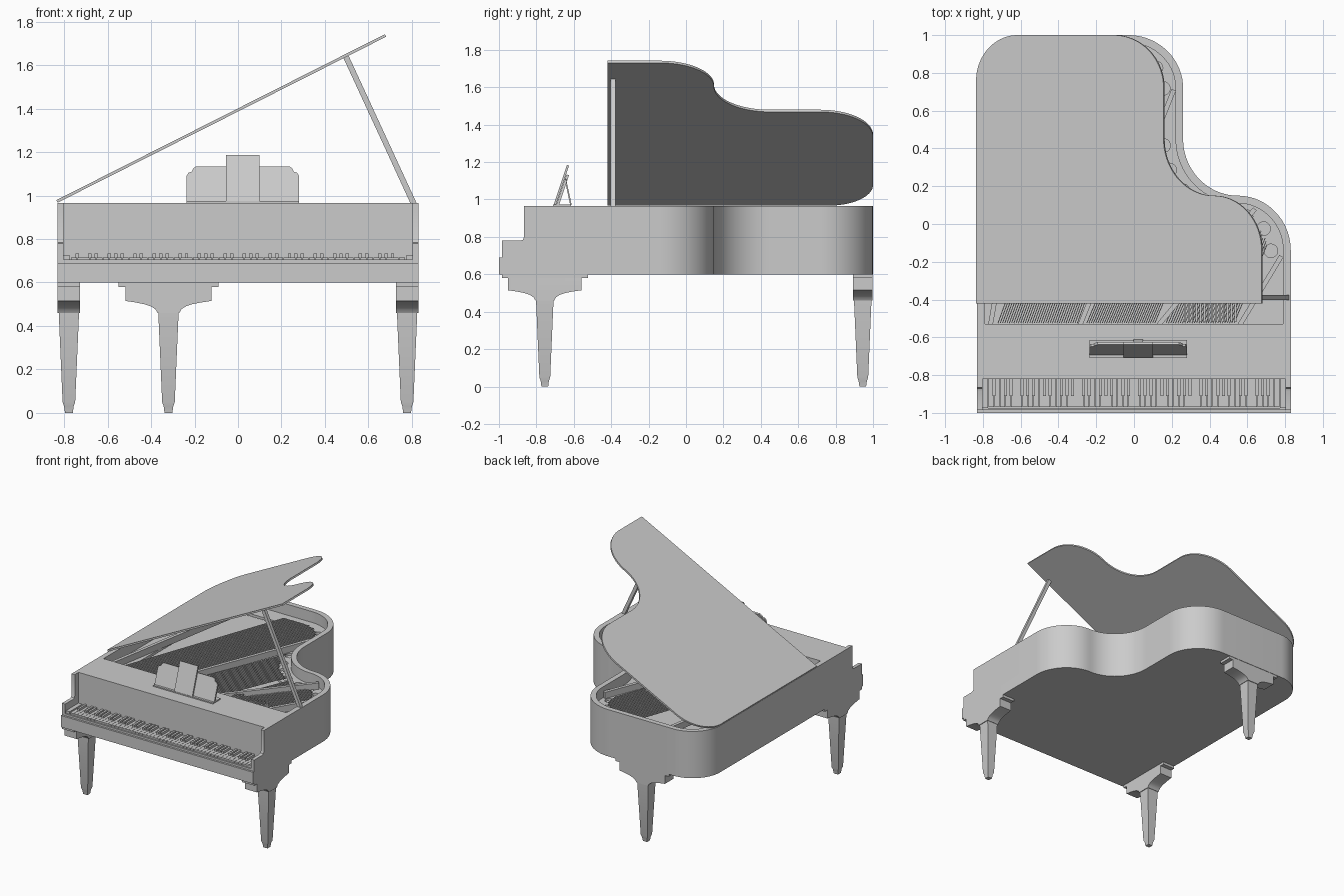
import bpy, bmesh, math
from mathutils import Matrix, Vector
from mathutils.geometry import interpolate_bezier

if "Cube" in bpy.data.objects:
    bpy.data.objects.remove(bpy.data.objects["Cube"])

COL = bpy.context.collection


def finish(name, bm):
    bmesh.ops.recalc_face_normals(bm, faces=bm.faces)
    me = bpy.data.meshes.new(name)
    bm.to_mesh(me)
    bm.free()
    ob = bpy.data.objects.new(name, me)
    COL.objects.link(ob)
    return ob


def slab(name, loops, z0, z1, mat=Matrix()):
    """Flat shape with optional holes, extruded from z0 to z1, then moved by mat."""
    cu = bpy.data.curves.new(name + "_curve", 'CURVE')
    cu.dimensions, cu.fill_mode, cu.extrude = '2D', 'BOTH', (z1 - z0) / 2
    for loop in loops:
        sp = cu.splines.new('POLY')
        sp.points.add(len(loop) - 1)
        for p, q in zip(sp.points, loop):
            p.co = (q[0], q[1], 0, 1)
        sp.use_cyclic_u = True
    tmp = bpy.data.objects.new(name + "_curve", cu)
    COL.objects.link(tmp)
    dg = bpy.context.evaluated_depsgraph_get()
    me = bpy.data.meshes.new_from_object(tmp.evaluated_get(dg))
    bm = bmesh.new()
    bm.from_mesh(me)
    bpy.data.objects.remove(tmp)
    bpy.data.meshes.remove(me)
    bmesh.ops.remove_doubles(bm, verts=bm.verts, dist=1e-5)
    bm.transform(mat @ Matrix.Translation((0, 0, (z0 + z1) / 2)))
    return finish(name, bm)


def add_box(bm, x0, x1, y0, y1, z0, z1):
    m = Matrix.Translation(((x0 + x1) / 2, (y0 + y1) / 2, (z0 + z1) / 2))
    bmesh.ops.create_cube(bm, size=1, matrix=m @ Matrix.Diagonal((x1 - x0, y1 - y0, z1 - z0, 1)))


def box(name, *dims):
    bm = bmesh.new()
    add_box(bm, *dims)
    return finish(name, bm)


def add_bar(bm, a, b, w, h):
    a, b = Vector(a), Vector(b)
    rot = (b - a).to_track_quat('X', 'Z').to_matrix().to_4x4()
    bmesh.ops.create_cube(bm, size=1, matrix=Matrix.Translation((a + b) / 2) @ rot
                          @ Matrix.Diagonal(((b - a).length, w, h, 1)))


def corner(p0, c, p1, n=20):
    p0, c, p1 = Vector(p0), Vector(c), Vector(p1)
    pts = interpolate_bezier(p0, p0.lerp(c, .55), p1.lerp(c, .55), p1, n)
    return [Vector(p[:2]) for p in pts]


def outline(front):
    """Counter-clockwise plan of the case, cut straight at y = front."""
    pts = [Vector((.83, front))]
    pts += corner((.83, -.14), (.83, .15), (.55, .15))
    pts += corner((.55, .15), (.26, .15), (.26, .45))[1:]
    pts += corner((.26, .72), (.26, 1), (-.03, 1))
    pts += corner((-.59, 1), (-.83, 1), (-.83, .76))
    return pts + [Vector((-.83, front))]


def inset(pts, d):
    out = []
    for i, p in enumerate(pts):
        a, b = (p - pts[i - 1]).normalized(), (pts[(i + 1) % len(pts)] - p).normalized()
        na, nb = Vector((-a.y, a.x)), Vector((-b.y, b.x))
        out.append(p + (na + nb) * d / (1 + na.dot(nb)))
    return out


def inside(p, poly):
    hit = False
    for i, b in enumerate(poly):
        a = poly[i - 1]
        if (a.y > p.y) != (b.y > p.y) and p.x < a.x + (p.y - a.y) * (b.x - a.x) / (b.y - a.y):
            hit = not hit
    return hit


# Case: bottom, rim, front deck with fallboard, cheeks
body = outline(-.57)
slab("case_bottom", [outline(-1.0)], .60, .69)
slab("case_rim", [body, inset(body, .04)], .69, .965)
box("front_deck", -.805, .805, -.82, -.57, .69, .965)
cheek = [(-.985, .69), (-.985, .78), (-.885, .78), (-.872, .785), (-.866, .80),
         (-.866, .965), (-.57, .965), (-.57, .69)]
YZ = Matrix(((0, 0, 1, 0), (1, 0, 0, 0), (0, 1, 0, 0), (0, 0, 0, 1)))
slab("cheek_left", [cheek], -.83, -.803, YZ)
slab("cheek_right", [cheek], .803, .83, YZ)

# Keyboard
for s, n in ((-1, "left"), (1, "right")):
    x = sorted((s * .772, s * .803))
    box("key_block_" + n, x[0], x[1], -.975, -.82, .69, .725)
box("key_slip", -.803, .803, -.985, -.973, .69, .705)
white, black = bmesh.new(), bmesh.new()
kw = 1.54 / 52
for i in range(52):
    x = -.77 + i * kw
    add_box(white, x + .001, x + kw - .001, -.97, -.82, .69, .716)
    if i % 7 in (0, 2, 3, 5, 6) and i < 51:
        add_box(black, x + kw - .008, x + kw + .008, -.91, -.82, .70, .733)
finish("white_keys", white)
finish("black_keys", black)

# Iron plate with round holes along the bent side
holes, last = [], None
for p in inset(body, .105):
    if p.x > .1 and p.y > -.3 and (last is None or (p - last).length > .11):
        last = p
        holes.append([p + Vector((math.cos(t * math.tau / 20), math.sin(t * math.tau / 20))) * .036
                      for t in range(20)])
slab("soundboard", [inset(body, .03)], .825, .84)
plate_in = inset(body, .17)
slab("iron_plate", [inset(body, .038), plate_in] + holes, .86, .88)

# Plate struts
bm = bmesh.new()
for a, b in (((-.285, -.535), (.21, .71)), ((.13, -.535), (.64, .08)),
             ((.56, -.535), (.78, -.17)), ((-.76, -.535), (-.50, .95))):
    add_bar(bm, (*a, .905), (*b, .905), .025, .05)
finish("plate_struts", bm)

# Strings run from the front until they meet the plate's inner edge
stop = inset(body, .12)


def strings(name, x0, x1, count, slope, z):
    bm = bmesh.new()
    for i in range(count):
        a = Vector((x0 + (x1 - x0) * i / (count - 1), -.525))
        d = Vector((slope, 1)).normalized()
        p = a + d * .15
        while inside(p + d * .02, stop):
            p += d * .02
        add_bar(bm, (*a, z), (*p, z), .0045, .0045)
    finish(name, bm)


strings("bass_strings", -.72, -.30, 36, .36, .897)
strings("middle_strings", -.25, .11, 32, .42, .892)
strings("treble_strings", .17, .53, 30, .42, .892)

# Dampers
bm = bmesh.new()
for i in range(14):
    x = .265 + i * .0205
    add_box(bm, x, x + .010, -.52, -.40 + .01 * (i % 3), .895, .925)
finish("dampers", bm)

# Lid, hinged along the left side, and its prop
top = [((p.x + .83) * 1.02, p.y) for p in outline(-.42)]
slab("lid", [top], 0, .013,
     Matrix.Translation((-.83, 0, .967)) @ Matrix.Rotation(math.radians(-26.8), 4, 'Y'))
bm = bmesh.new()
add_bar(bm, (.812, -.39, .955), (.495, -.39, 1.642), .026, .026)
finish("lid_prop", bm)

# Music desk: three leaning panels on a thin base
lean = (Matrix.Translation((.022, -.702, .97))
        @ Matrix.Rotation(math.radians(90 - 18.4), 4, 'X'))
wing = [(.07, 0), (.258, 0), (.258, .13), (.25, .145), (.235, .15), (.228, .165),
        (.215, .176), (.07, .176)]
slab("desk_centre", [[(-.078, 0), (.078, 0), (.078, .225), (-.078, .225)]], -.006, .006, lean)
slab("desk_wing_right", [wing], -.022, -.008, lean)
slab("desk_wing_left", [[(-x, y) for x, y in wing]], -.022, -.008, lean)
box("desk_base", -.236, .28, -.71, -.615, .963, .974)
bm = bmesh.new()
add_bar(bm, (.022, -.615, .97), (.022, -.643, 1.10), .05, .008)
finish("desk_support", bm)

# Legs: stepped bracket over a tapered square post
half = [(.23, .60), (.23, .58), (.197, .58), (.197, .515), (.15, .508), (.11, .50),
        (.08, .49), (.06, .477), (.05, .46)]
bracket = half + [(-x, z) for x, z in reversed(half)]


def leg(name, x, y, turn):
    place = Matrix.Translation((x, y, 0)) @ Matrix.Rotation(turn, 4, 'Z')
    slab(name + "_bracket", [bracket], -.052, .052, place @ Matrix.Rotation(math.pi / 2, 4, 'X'))
    bm = bmesh.new()
    rings = []
    for z, w in ((.49, .048), (.05, .029), (.03, .022), (0, .018)):
        rings.append([bm.verts.new((sx * w, sy * w, z))
                      for sx, sy in ((-1, -1), (1, -1), (1, 1), (-1, 1))])
    for r, q in zip(rings, rings[1:]):
        for i in range(4):
            bm.faces.new((r[i], r[i - 1], q[i - 1], q[i]))
    bm.faces.new(rings[0])
    bm.faces.new(rings[-1])
    bm.transform(place)
    finish(name, bm)


leg("front_leg_left", -.778, -.755, math.pi / 2)
leg("front_leg_right", .778, -.755, math.pi / 2)
leg("back_leg", -.32, .945, 0)

# Smooth the curved sides, keep corners sharp
for ob in COL.objects:
    ob.select_set(True)
bpy.context.view_layer.objects.active = bpy.data.objects["case_rim"]
bpy.ops.object.shade_smooth_by_angle(angle=math.radians(30))
